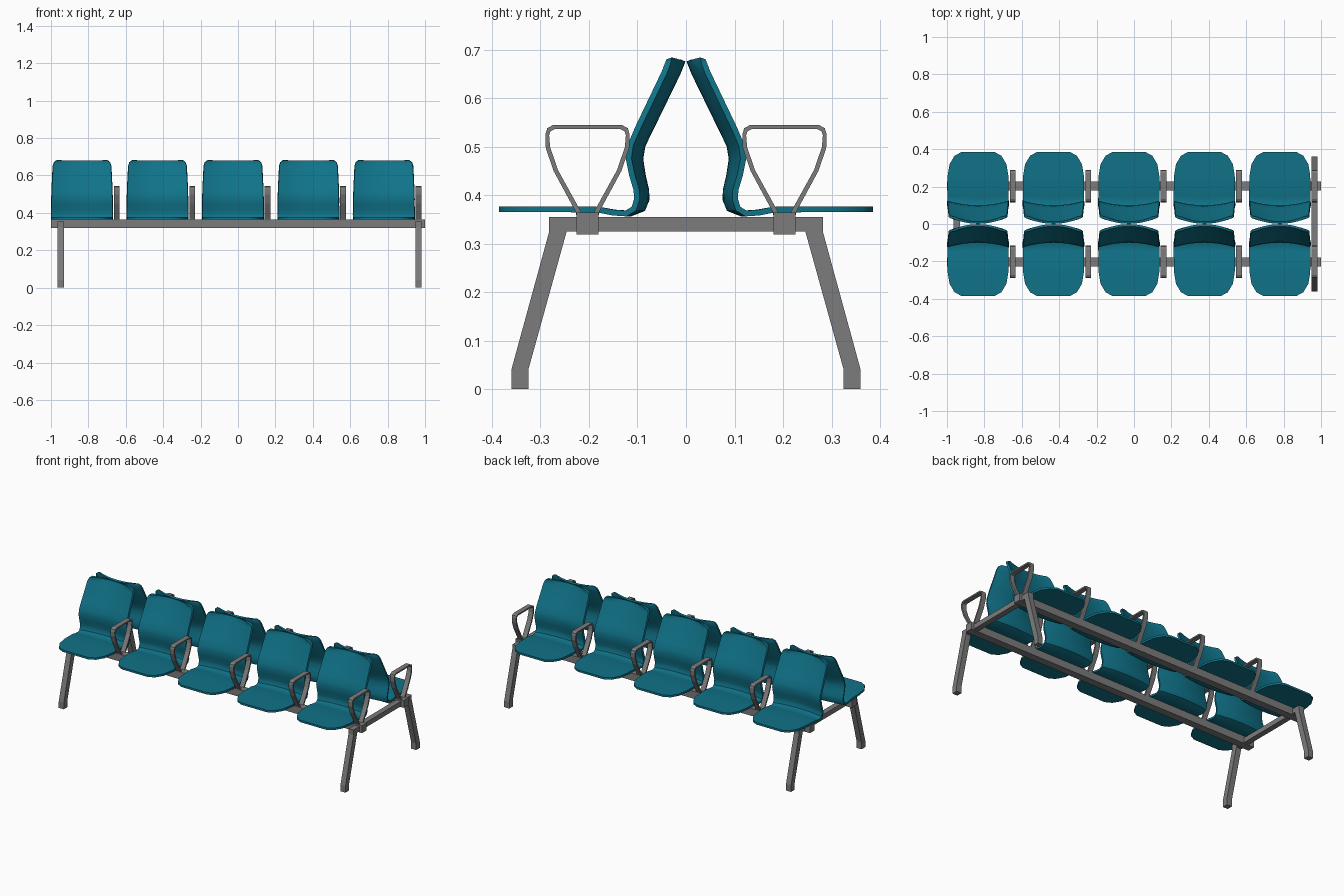
import bpy, bmesh, math

if "Cube" in bpy.data.objects:
    bpy.data.objects.remove(bpy.data.objects["Cube"])


def material(name, rgb):
    m = bpy.data.materials.new(name)
    m.diffuse_color = (*rgb, 1)
    m.use_nodes = True
    m.node_tree.nodes["Principled BSDF"].inputs["Base Color"].default_value = m.diffuse_color
    return m


TEAL = material("teal plastic", (0.005, 0.17, 0.25))
GREY = material("grey metal", (0.2, 0.2, 0.2))


def add_object(name, bm, mat, loc=(0, 0, 0), rot=0):
    me = bpy.data.meshes.new(name)
    bm.to_mesh(me)
    bm.free()
    me.materials.append(mat)
    ob = bpy.data.objects.new(name, me)
    ob.location = loc
    ob.rotation_euler[2] = rot
    bpy.context.collection.objects.link(ob)
    return ob


def extruded(name, outline, x, width, y=0.0):
    """Prism from a closed (y, z) outline, centred at x."""
    bm = bmesh.new()
    face = bm.faces.new([bm.verts.new((-width / 2, p, z)) for p, z in outline])
    out = bmesh.ops.extrude_face_region(bm, geom=[face])
    verts = [v for v in out["geom"] if isinstance(v, bmesh.types.BMVert)]
    bmesh.ops.translate(bm, verts=verts, vec=(width, 0, 0))
    bmesh.ops.recalc_face_normals(bm, faces=bm.faces)
    return add_object(name, bm, GREY, (x, y, 0))


def mirrored(half):
    return half + [(-p, z) for p, z in reversed(half)]


# Seat shell rows: y at side edge, y at centre, z, half width
ROWS = [
    (-.385, -.385, .377, .088), (-.365, -.365, .377, .125),
    (-.32, -.32, .377, .152), (-.26, -.26, .377, .162),
    (-.18, -.18, .376, .164), (-.15, -.145, .370, .164),
    (-.125, -.115, .368, .164), (-.112, -.093, .376, .164),
    (-.107, -.087, .392, .164), (-.108, -.088, .41, .163),
    (-.117, -.095, .44, .162), (-.124, -.10, .475, .162),
    (-.12, -.095, .505, .161), (-.105, -.078, .54, .16),
    (-.05, -.022, .655, .154), (-.043, -.015, .673, .147),
    (-.04, -.012, .68, .13),
]
COLS = 10


def seat(name, x, rot):
    bm = bmesh.new()
    grid = []
    for ye, yc, z, hw in ROWS:
        row = []
        for c in range(COLS + 1):
            u = 2 * c / COLS - 1
            row.append(bm.verts.new((u * hw, ye + (yc - ye) * (1 - u * u), z)))
        grid.append(row)
    for a, b in zip(grid, grid[1:]):
        for c in range(COLS):
            bm.faces.new((a[c], a[c + 1], b[c + 1], b[c]))
    ob = add_object(name, bm, TEAL, (x, 0, 0), rot)
    mod = ob.modifiers.new("thickness", 'SOLIDIFY')
    mod.thickness = 0.012
    mod.offset = -1
    bpy.ops.object.select_all(action='DESELECT')
    bpy.context.view_layer.objects.active = ob
    ob.select_set(True)
    bpy.ops.object.modifier_apply(modifier=mod.name)
    bpy.ops.object.shade_smooth_by_angle(angle=math.radians(40))


# Armrest loop: thin bent strip, open at the bottom
ARM_OUT = [(-.022, .35), (-.024, .365), (-.07, .45), (-.086, .497),
           (-.087, .525), (-.083, .538), (-.07, .545)]
ARM_IN = [(-.010, .35), (-.013, .365), (-.061, .452), (-.077, .499),
          (-.079, .523), (-.076, .532), (-.068, .536)]
ARM = mirrored(ARM_OUT) + list(reversed(mirrored(ARM_IN)))

# Leg frame: crossbar with two splayed legs
LEG = mirrored([(-.36, 0), (-.36, .04), (-.282, .325), (-.282, .355)]) + \
    list(reversed(mirrored([(-.325, 0), (-.325, .04), (-.246, .325)])))

for side, label in ((-1, "front"), (1, "back")):
    # long beam under the row
    y = side * 0.203
    extruded(label + "_beam", [(-.023, .319), (.023, .319), (.023, .364), (-.023, .364)],
             0, 2.0, y)
    # seats with an armrest to the right of each
    for i in range(5):
        x = -0.834 + i * 0.4035
        seat(f"{label}_seat_{i + 1}", x, 0 if side < 0 else math.pi)
        extruded(f"{label}_armrest_{i + 1}", ARM, x + 0.185, 0.03, y)

for x, label in ((-0.948, "left"), (0.965, "right")):
    extruded(label + "_leg_frame", LEG, x, 0.034)
